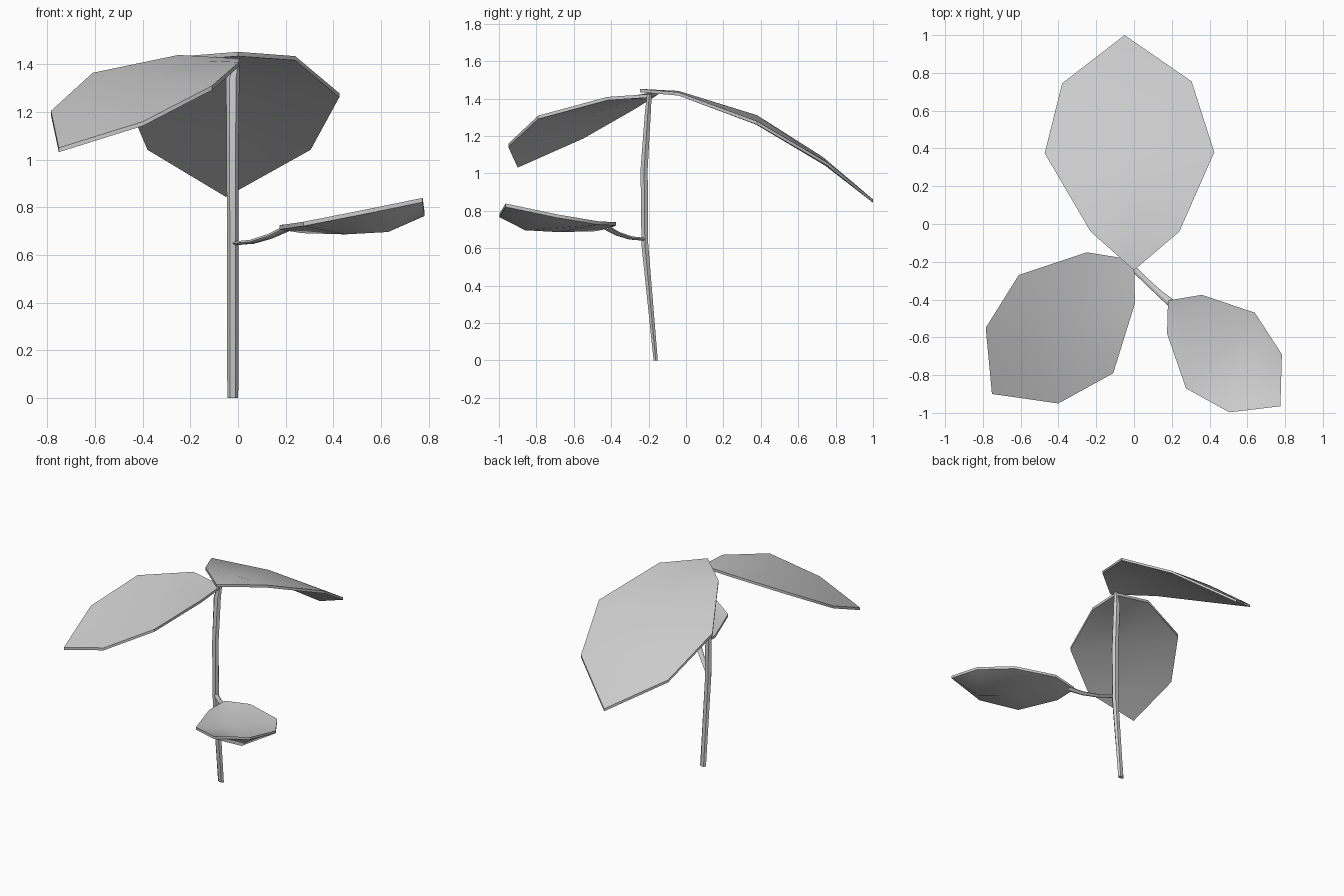
import bpy, bmesh, math
from mathutils import Vector

if "Cube" in bpy.data.objects:
    bpy.data.objects.remove(bpy.data.objects["Cube"])


def make_object(name, bm, angle):
    bmesh.ops.recalc_face_normals(bm, faces=bm.faces)
    mesh = bpy.data.meshes.new(name)
    bm.to_mesh(mesh)
    bm.free()
    ob = bpy.data.objects.new(name, mesh)
    bpy.context.collection.objects.link(ob)
    bpy.ops.object.select_all(action='DESELECT')
    ob.select_set(True)
    bpy.context.view_layer.objects.active = ob
    bpy.ops.object.shade_smooth_by_angle(angle=math.radians(angle))
    return ob


def tube(name, rings, u, v, sides=6):
    """Loft of elliptical rings (centre, radius along u, radius along v)."""
    bm = bmesh.new()
    u, v = Vector(u).normalized(), Vector(v).normalized()
    loops = []
    for centre, ru, rv in rings:
        loops.append([bm.verts.new(Vector(centre)
                                   + u * ru * math.cos(math.tau * i / sides)
                                   + v * rv * math.sin(math.tau * i / sides))
                      for i in range(sides)])
    for a, b in zip(loops, loops[1:]):
        for i in range(sides):
            j = (i + 1) % sides
            bm.faces.new((a[i], a[j], b[j], b[i]))
    bm.faces.new(loops[0])
    bm.faces.new(loops[-1])
    return make_object(name, bm, 50)


def leaf(name, base, rows, tip, thickness=0.018):
    """Low-poly blade: rows of (left edge, midrib, right edge) between base and tip,
    closed with an underside a little below the top."""
    bm = bmesh.new()
    layers = []
    for drop in (thickness / 2, -thickness / 2):
        add = lambda p: bm.verts.new((p[0], p[1], p[2] + drop))
        b, t = add(base), add(tip)
        grid = [[add(p) for p in row] for row in rows]
        for k in (0, 1):
            bm.faces.new((b, grid[0][k], grid[0][k + 1]))
            bm.faces.new((t, grid[-1][k], grid[-1][k + 1]))
            for r, s in zip(grid, grid[1:]):
                bm.faces.new((r[k], r[k + 1], s[k + 1], s[k]))
        layers.append([b] + [r[0] for r in grid] + [t] + [r[2] for r in reversed(grid)])
    # rim joining both layers
    top, low = layers
    for i in range(len(top)):
        j = (i + 1) % len(top)
        bm.faces.new((top[i], top[j], low[j], low[i]))
    return make_object(name, bm, 40)


# Main stem, slightly bowed towards the front
tube("stem", [
    ((-0.022, -0.162, 0.0), 0.023, 0.013),
    ((-0.022, -0.220, 0.62), 0.024, 0.021),
    ((-0.023, -0.224, 1.02), 0.025, 0.022),
    ((-0.022, -0.203, 1.34), 0.028, 0.018),
    ((-0.004, -0.195, 1.425), 0.012, 0.014),
], (1, 0, 0), (0, 1, 0))

# Side stalk of the small leaf
tube("leaf_stalk", [
    ((-0.015, -0.225, 0.648), 0.016, 0.009),
    ((0.060, -0.297, 0.655), 0.015, 0.010),
    ((0.135, -0.367, 0.678), 0.017, 0.012),
    ((0.205, -0.425, 0.711), 0.022, 0.014),
], (1, 1, 0), (-0.2, 0.2, 1))

# Large drooping leaf at the back
leaf("back_leaf", (0.0, -0.245, 1.443), [
    [(-0.23, -0.04, 1.425), (0.0, -0.04, 1.432), (0.24, -0.04, 1.425)],
    [(-0.473, 0.375, 1.27), (-0.02, 0.38, 1.302), (0.425, 0.38, 1.27)],
    [(-0.38, 0.745, 1.05), (-0.04, 0.73, 1.08), (0.305, 0.755, 1.05)],
], (-0.05, 1.0, 0.852))

# Large drooping leaf at the front left
leaf("left_leaf", (0.0, -0.19, 1.415), [
    [(-0.25, -0.15, 1.43), (-0.125, -0.29, 1.405), (0.005, -0.42, 1.40)],
    [(-0.61, -0.27, 1.355), (-0.36, -0.53, 1.32), (-0.11, -0.79, 1.30)],
    [(-0.785, -0.55, 1.195), (-0.59, -0.75, 1.165), (-0.40, -0.95, 1.15)],
], (-0.752, -0.90, 1.04))

# Small cupped leaf at the front right
leaf("right_leaf", (0.18, -0.405, 0.717), [
    [(0.36, -0.375, 0.73), (0.27, -0.48, 0.70), (0.175, -0.58, 0.715)],
    [(0.64, -0.47, 0.735), (0.45, -0.68, 0.695), (0.275, -0.87, 0.73)],
    [(0.783, -0.69, 0.772), (0.63, -0.86, 0.705), (0.505, -0.997, 0.775)],
], (0.775, -0.965, 0.83))
